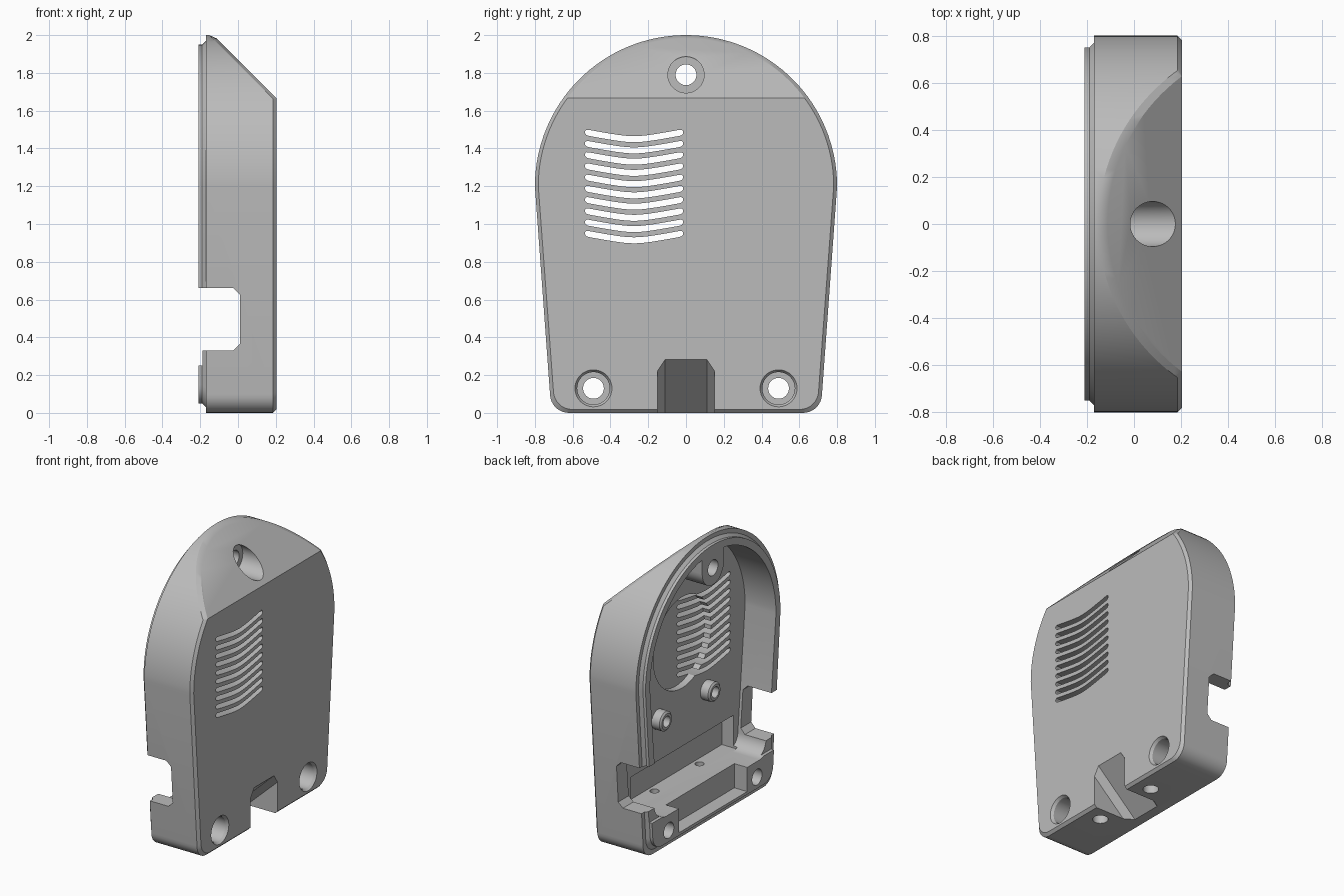
import bpy, bmesh
from math import sin, cos, pi, radians, sqrt
from mathutils import Vector

cube = bpy.data.objects.get("Cube")
if cube:
    bpy.data.objects.remove(cube)

grey = bpy.data.materials.new("plain grey")
grey.use_nodes = True
COLOUR = (0.5, 0.5, 0.5, 1)
grey.diffuse_color = COLOUR
grey.node_tree.nodes["Principled BSDF"].inputs["Base Color"].default_value = COLOUR


def outline(inset=0, base=None):
    """Arched outline in (y, z): round top, tapered sides, rounded foot."""
    r = 0.8 - inset
    base = inset if base is None else base
    pts = [(r * cos(pi * i / 64), 1.2 + r * sin(pi * i / 64)) for i in range(65)]
    c, half = 0.1, 0.72 - inset
    foot = [(half - c + c * cos(a), base + c - c * sin(a))
            for a in (pi / 2 * i / 8 for i in range(9))]
    return pts + [(-y, z) for y, z in foot] + foot[::-1]


def circle(y, z, r, n=40):
    return [(y + r * cos(2 * pi * i / n), z + r * sin(2 * pi * i / n)) for i in range(n)]


def rect(y0, y1, z0, z1):
    return [(y0, z0), (y1, z0), (y1, z1), (y0, z1)]


def loft(bm, *sections):
    """Closed solid through (x, points) sections."""
    rings = [[bm.verts.new((x, y, z)) for y, z in pts] for x, pts in sections]
    bm.faces.new(rings[0])
    bm.faces.new(rings[-1])
    n = len(rings[0])
    for a, b in zip(rings, rings[1:]):
        for i in range(n):
            bm.faces.new((a[i], a[(i + 1) % n], b[(i + 1) % n], b[i]))


def solid(*sections):
    bm = bmesh.new()
    loft(bm, *sections)
    return bm


def sloped(total, *sections):
    """Lofted solid without the part beyond the slanted plane x + z = total."""
    bm = solid(*sections)
    cut = bmesh.ops.bisect_plane(bm, geom=bm.verts[:] + bm.edges[:] + bm.faces[:],
                                 plane_co=(0, 0, total), plane_no=(1, 0, 1), clear_outer=True)
    edges = [e for e in cut["geom_cut"] if isinstance(e, bmesh.types.BMEdge)]
    bmesh.ops.contextual_create(bm, geom=edges)
    return bm


def finish(name, bm):
    bmesh.ops.recalc_face_normals(bm, faces=bm.faces[:])
    mesh = bpy.data.meshes.new(name)
    bm.to_mesh(mesh)
    bm.free()
    mesh.materials.append(grey)
    obj = bpy.data.objects.new(name, mesh)
    bpy.context.collection.objects.link(obj)
    return obj


def combine(name, bm, operation="DIFFERENCE"):
    """Merge a solid into the housing, or cut it out."""
    tool = finish(name, bm)
    tool.hide_render = True
    mod = housing.modifiers.new(name, "BOOLEAN")
    mod.operation, mod.object, mod.solver = operation, tool, "EXACT"
    bpy.context.view_layer.objects.active = housing
    bpy.ops.object.modifier_apply(modifier=mod.name)
    bpy.data.objects.remove(tool)


# Outer body: hull of a full and an inset sloped block, giving chamfered edges
points = []
for inset, front, total in ((0, 0.185, 1.848), (0.018, 0.203, 1.87)):
    block = sloped(total, (-0.17, outline(inset)), (front, outline(inset)))
    points += [v.co.copy() for v in block.verts]
    block.free()
bm = bmesh.new()
for p in points:
    bm.verts.new(p)
hull = bmesh.ops.convex_hull(bm, input=bm.verts[:])
spare = [v for v in bm.verts if not v.link_faces]
bmesh.ops.delete(bm, geom=spare, context="VERTS")
bmesh.ops.dissolve_limit(bm, angle_limit=radians(0.5), verts=bm.verts[:], edges=bm.edges[:])
housing = finish("housing", bm)

# Stepped locating lip around the open side
combine("lip", solid((-0.21, outline(0.05)), (-0.19, outline(0.05)),
                     (-0.17, outline(0.03)), (-0.15, outline(0.03))), "UNION")

# Main cavity, following the slanted top
combine("cavity", sloped(1.73, (-0.3, outline(0.1, 0.24)), (0.03, outline(0.1, 0.24))))

# Round recess, shelf pocket and bottom trough
combine("round_recess", solid((-0.02, circle(0, 1.2, 0.32, 64)),
                              (0.08, circle(0, 1.2, 0.32, 64))))
combine("shelf_pocket", solid((0, rect(-0.57, 0.57, 0.24, 0.47)),
                              (0.12, rect(-0.57, 0.57, 0.24, 0.47))))
combine("bottom_trough", solid((-0.3, rect(-0.38, 0.38, 0.07, 0.3)),
                               (-0.11, rect(-0.38, 0.38, 0.07, 0.3))))

# Top screw column joined to the arch, kept under the slanted face
column = [(0.12 * cos(a), 1.79 + 0.12 * sin(a)) for a in (pi + pi * i / 20 for i in range(21))]
column += [(0.12, 1.92), (-0.12, 1.92)]
combine("screw_column", sloped(1.8, (-0.21, column), (0.06, column)), "UNION")

# Screw holes with counterbores
for y, z, depth, radius in ((0, 1.79, -0.03, 0.096), (-0.49, 0.13, 0, 0.086),
                            (0.49, 0.13, 0, 0.086)):
    combine("counterbore", solid((depth, circle(y, z, radius)), (0.185, circle(y, z, radius)),
                                 (0.203, circle(y, z, 0.098)), (0.3, circle(y, z, 0.098))))
    combine("screw_hole", solid((-0.3, circle(y, z, 0.055)), (0.1, circle(y, z, 0.055))))

# Small board standoffs
for y in (-0.27, 0.27):
    combine("standoff", solid((-0.04, circle(y, 0.765, 0.055)), (-0.03, circle(y, 0.765, 0.068)),
                              (0.06, circle(y, 0.765, 0.068))), "UNION")
    combine("standoff_hole", solid((-0.1, circle(y, 0.765, 0.038)),
                                   (0.09, circle(y, 0.765, 0.038))))

# Chevron slots with rounded ends
bm = bmesh.new()
HALF, THICK = 0.26, 0.016
for row in range(10):
    top, low = [], []
    for i in range(-12, 13):
        t = sin(pi / 2 * i / 12)
        end = max(0, THICK - HALF * (1 - abs(t)))
        h = max(0.004, sqrt(THICK ** 2 - end ** 2))
        z = 1.449 - 0.0595 * row + 0.05 * (sqrt(t * t + 0.09) - 0.3)
        top.append((-0.275 + HALF * t, z + h))
        low.append((-0.275 + HALF * t, z - h))
    loft(bm, (-0.05, low + top[::-1]), (0.3, low + top[::-1]))
combine("chevron_slots", bm)

# Side windows and the gap in the lip beneath them
window = rect(-1, 1, 0.33, 0.66)
combine("side_windows", solid((-0.3, window), (-0.025, window),
                              (0.01, rect(-1, 1, 0.365, 0.625))))
combine("lip_gap", solid((-0.3, rect(-1, 1, 0.25, 0.5)), (-0.188, rect(-1, 1, 0.25, 0.5))))


# Sloping cable notch under the front
def notch(shift):
    return [(-0.15, -0.4), (0.15, -0.4), (0.15, 0.22 + shift), (0.11, 0.28 + shift),
            (-0.11, 0.28 + shift), (-0.15, 0.22 + shift)]


combine("cable_notch", solid((-0.1, notch(-0.28)), (0.3, notch(0.093))))

# Vertical screw holes through the shelf
for y in (-0.25, 0.25):
    for radius, z0, z1 in ((0.03, -0.05, 0.3), (0.05, -0.1, 0.09)):
        bm = bmesh.new()
        made = bmesh.ops.create_cone(bm, cap_ends=True, segments=32, radius1=radius,
                                     radius2=radius, depth=z1 - z0)
        bmesh.ops.translate(bm, verts=made["verts"], vec=Vector((0.07, y, (z0 + z1) / 2)))
        combine("shelf_hole", bm)

# Smooth shading with crisp edges
bpy.ops.object.select_all(action="DESELECT")
housing.select_set(True)
bpy.context.view_layer.objects.active = housing
bpy.ops.object.shade_smooth_by_angle(angle=radians(25))
